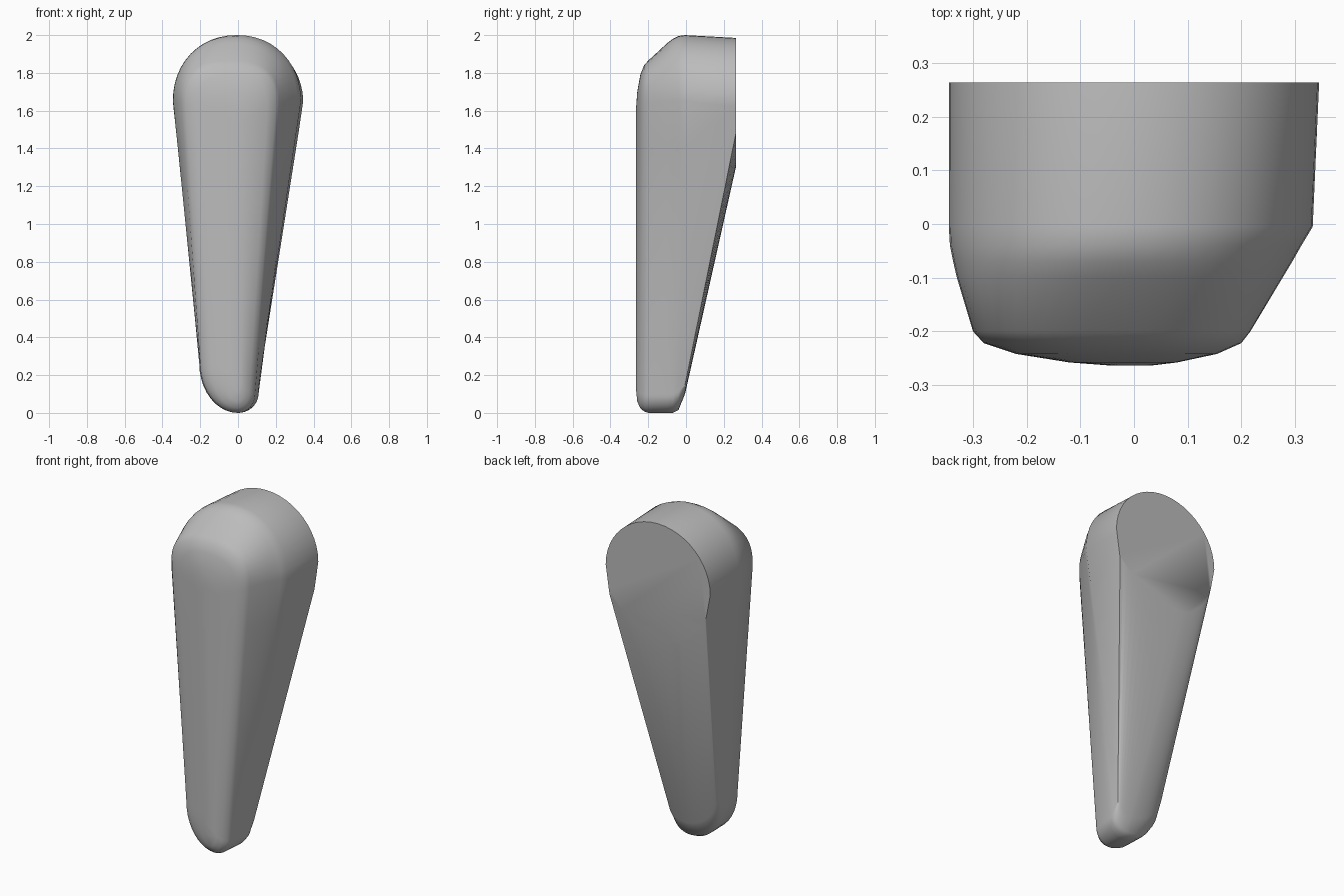
import bpy
import bmesh
from math import sin, cos, pi, radians

default_cube = bpy.data.objects.get("Cube")
if default_cube:
    bpy.data.objects.remove(default_cube, do_unlink=True)

ARC_STEPS = 24
TIP_STEPS = 10
SIDE_STEPS = 6


def make_material(name, colour):
    material = bpy.data.materials.new(name)
    material.use_nodes = True
    material.diffuse_color = colour
    shader = material.node_tree.nodes["Principled BSDF"]
    shader.inputs["Base Color"].default_value = colour
    shader.inputs["Roughness"].default_value = 0.6
    return material


def mix(a, b, t):
    return a + (b - a) * t


def signed_power(value, exponent):
    return (1 if value >= 0 else -1) * abs(value) ** exponent


def quarter(side, tip, fullness):
    """Curve from a side point to the tip; fullness blends chord to ellipse."""
    points = []
    for i in range(TIP_STEPS + 1):
        t = i / TIP_STEPS
        a = t * pi / 2
        x = mix(side[0], tip[0], mix(t, 1 - cos(a), fullness))
        z = mix(side[1], tip[1], mix(t, sin(a), fullness))
        points.append((x, z))
    return points


def straight(start, end):
    return [(mix(start[0], end[0], i / SIDE_STEPS), mix(start[1], end[1], i / SIDE_STEPS))
            for i in range(1, SIDE_STEPS)]


def outline(left, right, shoulder, top, square, low_left, tip, low_right, fullness):
    """Closed teardrop: domed top, straight sides, lopsided rounded tip."""
    middle, radius = (left + right) / 2, (right - left) / 2
    dome = []
    for i in range(ARC_STEPS + 1):
        a = pi * i / ARC_STEPS
        dome.append((middle + radius * signed_power(cos(a), square),
                     shoulder + (top - shoulder) * signed_power(sin(a), square)))
    left_tip = quarter(low_left, tip, fullness)
    right_tip = quarter(low_right, tip, fullness)[::-1]
    return (dome + straight(dome[-1], low_left) + left_tip + right_tip[1:]
            + straight(low_right, dome[0]))


# Cross-sections from the flat back to the crowned front
sections = [
    (0.264, (-0.345, 0.345, 1.65, 1.985, 1, (-0.32, 1.52), (-0.13, 1.3), (0.32, 1.48), 0.6)),
    (-0.005, (-0.345, 0.333, 1.65, 2, 0.95, (-0.2, 0.3), (0, 0.1), (0.11, 0.15), 0.9)),
    (-0.04, (-0.343, 0.312, 1.65, 1.995, 0.95, (-0.205, 0.27), (0, 0.015), (0.11, 0.11), 1)),
    (-0.07, (-0.337, 0.295, 1.65, 1.98, 0.92, (-0.205, 0.26), (0, 0), (0.108, 0.1), 1)),
    (-0.1, (-0.33, 0.277, 1.65, 1.957, 0.9, (-0.205, 0.26), (0, 0), (0.105, 0.1), 1)),
    (-0.2, (-0.3, 0.217, 1.64, 1.865, 0.75, (-0.2, 0.26), (0, 0), (0.09, 0.1), 1)),
    (-0.222, (-0.28, 0.2, 1.63, 1.84, 0.75, (-0.185, 0.26), (0, 0.008), (0.08, 0.1), 1)),
    (-0.242, (-0.22, 0.155, 1.61, 1.79, 0.75, (-0.145, 0.26), (0, 0.025), (0.06, 0.11), 1)),
    (-0.258, (-0.12, 0.08, 1.58, 1.7, 0.8, (-0.08, 0.25), (0, 0.06), (0.035, 0.13), 1)),
    (-0.264, (-0.04, 0.03, 1.55, 1.62, 0.9, (-0.03, 0.25), (0, 0.12), (0.015, 0.17), 1)),
]

# Tapered body, lofted through the sections and capped at both ends
bm = bmesh.new()
rings = [[bm.verts.new((x, y, z)) for x, z in outline(*shape)] for y, shape in sections]
for back, front in zip(rings, rings[1:]):
    count = len(back)
    for i in range(count):
        j = (i + 1) % count
        bm.faces.new((back[i], back[j], front[j], front[i]))
bm.faces.new(rings[0])
bm.faces.new(rings[-1])
bmesh.ops.recalc_face_normals(bm, faces=bm.faces)

mesh = bpy.data.meshes.new("tapered_body")
bm.to_mesh(mesh)
bm.free()
mesh.materials.append(make_material("plain grey", (0.5, 0.5, 0.5, 1)))
body = bpy.data.objects.new("tapered_body", mesh)
bpy.context.collection.objects.link(body)

# Smooth sides with a crisp rim around the flat back
bpy.ops.object.select_all(action="DESELECT")
body.select_set(True)
bpy.context.view_layer.objects.active = body
bpy.ops.object.shade_smooth_by_angle(angle=radians(50))
